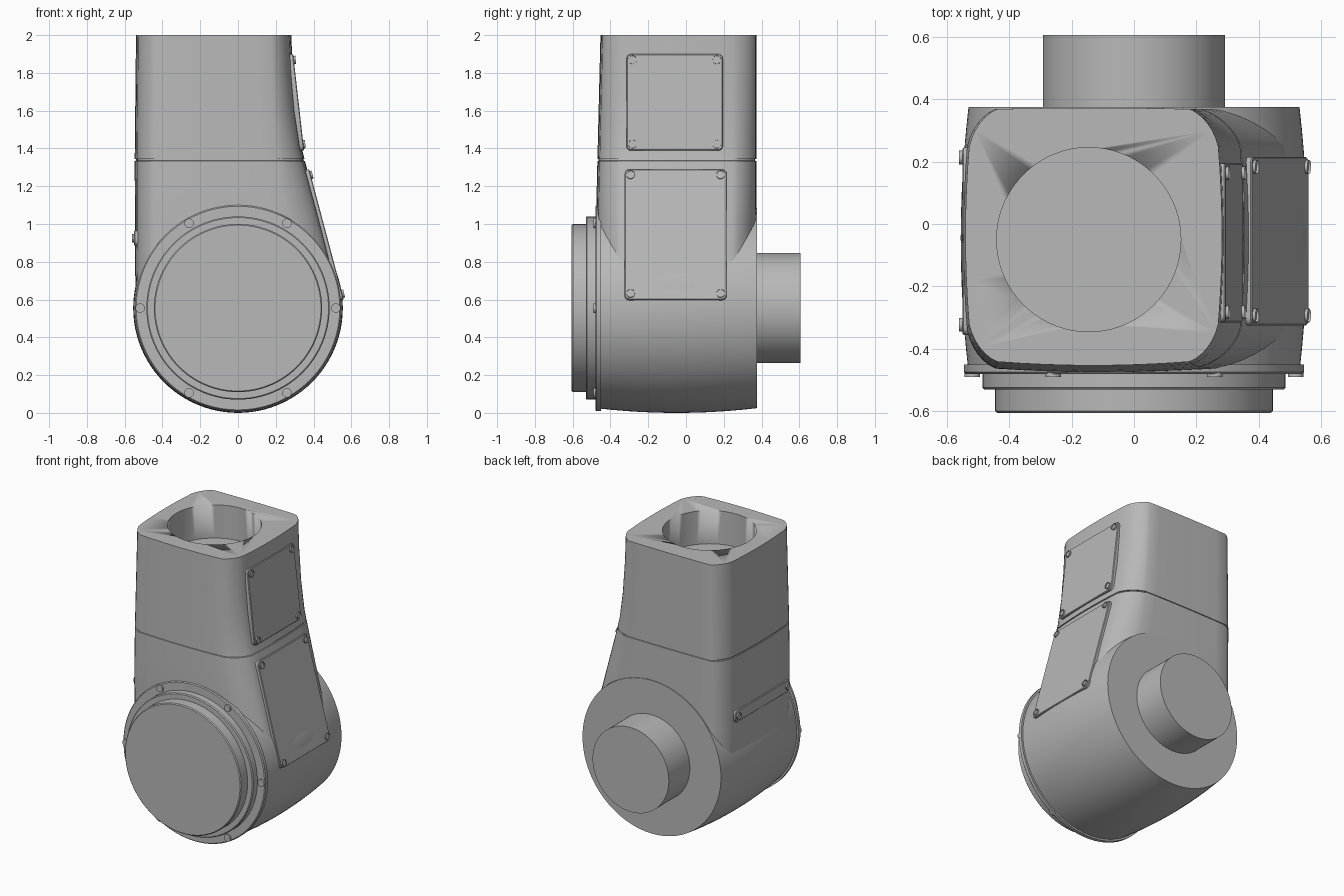
import bpy, bmesh, math
from mathutils import Matrix, Vector

if "Cube" in bpy.data.objects:
    bpy.data.objects.remove(bpy.data.objects["Cube"])

grey = bpy.data.materials.new("plain_grey")
grey.use_nodes = True
colour = (0.48, 0.48, 0.48, 1)
grey.diffuse_color = colour
grey.node_tree.nodes["Principled BSDF"].inputs["Base Color"].default_value = colour

AXIS_Z = 0.555            # height of the joint axis


def finish(name, bm, matrix=None, angle=28):
    bmesh.ops.recalc_face_normals(bm, faces=bm.faces)
    mesh = bpy.data.meshes.new(name)
    bm.to_mesh(mesh)
    bm.free()
    ob = bpy.data.objects.new(name, mesh)
    bpy.context.collection.objects.link(ob)
    mesh.materials.append(grey)
    if matrix:
        ob.matrix_world = matrix
    bpy.ops.object.select_all(action='DESELECT')
    ob.select_set(True)
    bpy.context.view_layer.objects.active = ob
    bpy.ops.object.shade_smooth_by_angle(angle=math.radians(angle))
    return ob


def skin(rings):
    """Bridge closed rings of points and cap both ends."""
    bm = bmesh.new()
    loops = [[bm.verts.new(p) for p in ring] for ring in rings]
    n = len(loops[0])
    for a, b in zip(loops, loops[1:]):
        for i in range(n):
            j = (i + 1) % n
            bm.faces.new((a[i], a[j], b[j], b[i]))
    bm.faces.new(loops[0])
    bm.faces.new(loops[-1])
    return bm


def turned(name, profile, segments=96):
    """Revolve (radius, y) pairs about the joint axis."""
    turns = [2 * math.pi * i / segments for i in range(segments)]
    return finish(name, skin([[(r * math.cos(t), y, AXIS_Z + r * math.sin(t))
                               for t in turns] for r, y in profile]))


def disc(name, radius, y0, y1, bevel=0.006):
    return turned(name, [(radius, y1), (radius, y0 + bevel), (radius - bevel, y0)])


# Barrel-shaped joint housing
barrel = []
for i in range(13):
    y = -0.46 + 0.835 * i / 12
    barrel.append((0.555 - 0.025 * ((y + 0.05) / 0.425) ** 2, y))
turned("joint_housing", barrel)

# Front cover stack and rear shaft
disc("front_flange", 0.545, -0.48, -0.45)
disc("front_ring", 0.485, -0.53, -0.47)
disc("front_cover", 0.445, -0.605, -0.52)
turned("rear_shaft", [(0.292, 0.36), (0.292, 0.605)])


# Arm column: lofted rounded sections
def blend(table, z):
    for (z0, a), (z1, b) in zip(table, table[1:]):
        if z <= z1:
            return a + (b - a) * max(0, (z - z0) / (z1 - z0))
    return table[-1][1]


RIGHT = [(0.56, 0.54), (0.7, 0.521), (0.8, 0.495), (1.0, 0.444), (1.2, 0.39),
         (1.34, 0.353), (1.4, 0.338), (1.6, 0.308), (1.8, 0.291), (2.0, 0.282)]
LEFT = [(0.56, -0.537), (0.75, -0.545), (1.34, -0.547), (2.0, -0.54)]
FRONT = [(0.56, -0.475), (1.1, -0.475), (2.0, -0.453)]
CORNER = [(0.56, 0.2), (1.0, 0.17), (1.34, 0.13), (1.7, 0.1), (2.0, 0.092)]


def section(z, inset=0.0):
    x0, x1 = blend(LEFT, z) + inset, blend(RIGHT, z) - inset
    y0, y1 = blend(FRONT, z) + inset, 0.372 - inset
    cx, cy = blend(CORNER, z), 0.12
    bow = 0.012
    quads = [(x1, y1, 1, 1, cx), (x0, y1, -1, 1, 0.09),
             (x0, y0, -1, -1, 0.09), (x1, y0, 1, -1, cx)]
    corners = []
    for k, (x, y, sx, sy, w) in enumerate(quads):
        arc = []
        for i in range(7):
            f = i / 6
            t = f * math.pi / 2
            # blend of a round and a straight chamfer
            u = 0.6 * math.cos(t) + 0.4 * (1 - f)
            v = 0.6 * math.sin(t) + 0.4 * f
            arc.append((x - sx * (w * (1 - u) + bow),
                        y - sy * (cy * (1 - v) + (bow if sy < 0 else 0.004))))
        corners.append(arc if k % 2 == 0 else arc[::-1])
    points = []
    for k in range(4):
        points += corners[k]
        a, b = Vector(corners[k][-1]), Vector(corners[(k + 1) % 4][0])
        out = Vector(((b - a).y, -(b - a).x)).normalized()
        swell = 0.004 if k == 0 else bow
        for i in range(1, 8):
            f = i / 8
            points.append(a.lerp(b, f) + out * swell * 4 * f * (1 - f))
    return [(p[0], p[1], z) for p in points]


levels = [(z, 0) for z in (0.56, 0.65, 0.75, 0.85, 0.95, 1.05, 1.15, 1.25, 1.334)]
levels += [(1.335, 0.006), (1.343, 0.006), (1.344, 0)]    # seam groove
levels += [(z, 0) for z in (1.4, 1.5, 1.6, 1.7, 1.8, 1.9, 2.0)]
column = finish("arm_column", skin([section(z, g) for z, g in levels]))

# Round socket in the top of the arm
bm = bmesh.new()
bmesh.ops.create_cone(bm, cap_ends=True, segments=72, radius1=0.295, radius2=0.295,
                      depth=0.46, matrix=Matrix.Translation((-0.145, -0.05, 2.0)))
cutter = finish("socket_cutter", bm)
cutter.hide_render = True
cut = column.modifiers.new("socket", 'BOOLEAN')
cut.object = cutter
cut.solver = 'EXACT'
bpy.context.view_layer.objects.active = column
bpy.ops.object.modifier_apply(modifier=cut.name)
bpy.data.objects.remove(cutter)


# Screws with hexagonal sockets
def screw(name, matrix, radius=0.022, height=0.02):
    bm = bmesh.new()
    ring = [(math.cos(math.pi * i / 9), math.sin(math.pi * i / 9)) for i in range(18)]
    bm = skin([[(radius * c, radius * s, z) for c, s in ring] for z in (-0.02, height / 2)])
    top = max(bm.faces, key=lambda f: f.calc_center_median().z)
    bmesh.ops.inset_region(bm, faces=[top], thickness=radius * 0.45)
    bmesh.ops.translate(bm, verts=top.verts, vec=(0, 0, -0.008))
    finish(name, bm, matrix)


# Access plates: rounded rectangles on a slanted plane
def plate(name, low, high, y0, y1, thick, corners):
    v = Vector((high[0] - low[0], 0, high[1] - low[1]))
    length, width = v.length, y1 - y0
    v.normalize()
    u = Vector((0, 1 if low[0] > 0 else -1, 0))
    n = u.cross(v)
    centre = Vector(((low[0] + high[0]) / 2, (y0 + y1) / 2, (low[1] + high[1]) / 2))
    frame = Matrix((u, v, n)).transposed().to_4x4()
    frame.translation = centre
    r = 0.025

    def outline(z, shrink=0):
        pts = []
        for k, (sx, sy) in enumerate(((1, 1), (-1, 1), (-1, -1), (1, -1))):
            for i in range(5):
                t = (k + i / 4) * math.pi / 2
                pts.append((sx * (width / 2 - r) + (r - shrink) * math.cos(t),
                            sy * (length / 2 - r) + (r - shrink) * math.sin(t), z))
        return pts

    finish(name, skin([outline(-thick), outline(-0.004), outline(0, 0.004)]), frame)
    for i, (sx, sy) in enumerate(corners):
        spot = Vector((sx * (width / 2 - 0.032), sy * (length / 2 - 0.032), 0))
        screw(f"{name}_screw_{i + 1}", frame @ Matrix.Translation(spot))


four = [(sx, sy) for sx in (-1, 1) for sy in (-1, 1)]
plate("upper_access_plate", (0.35, 1.39), (0.292, 1.9), -0.315, 0.195, 0.035, four)
plate("lower_access_plate", (0.56, 0.6), (0.377, 1.29), -0.325, 0.215, 0.03, four)
plate("side_strip", (-0.55, 0.885), (-0.55, 0.965), -0.355, 0.245, 0.025, [(-1, 0), (1, 0)])

# Flange bolts
for i in range(6):
    a = i * math.pi / 3
    spot = Matrix.Translation((0.518 * math.cos(a), -0.48, AXIS_Z + 0.518 * math.sin(a)))
    bm = bmesh.new()
    bmesh.ops.create_cone(bm, cap_ends=True, segments=20, radius1=0.025, radius2=0.025,
                          depth=0.02)
    finish(f"flange_bolt_{i + 1}", bm, spot @ Matrix.Rotation(math.pi / 2, 4, 'X'))
